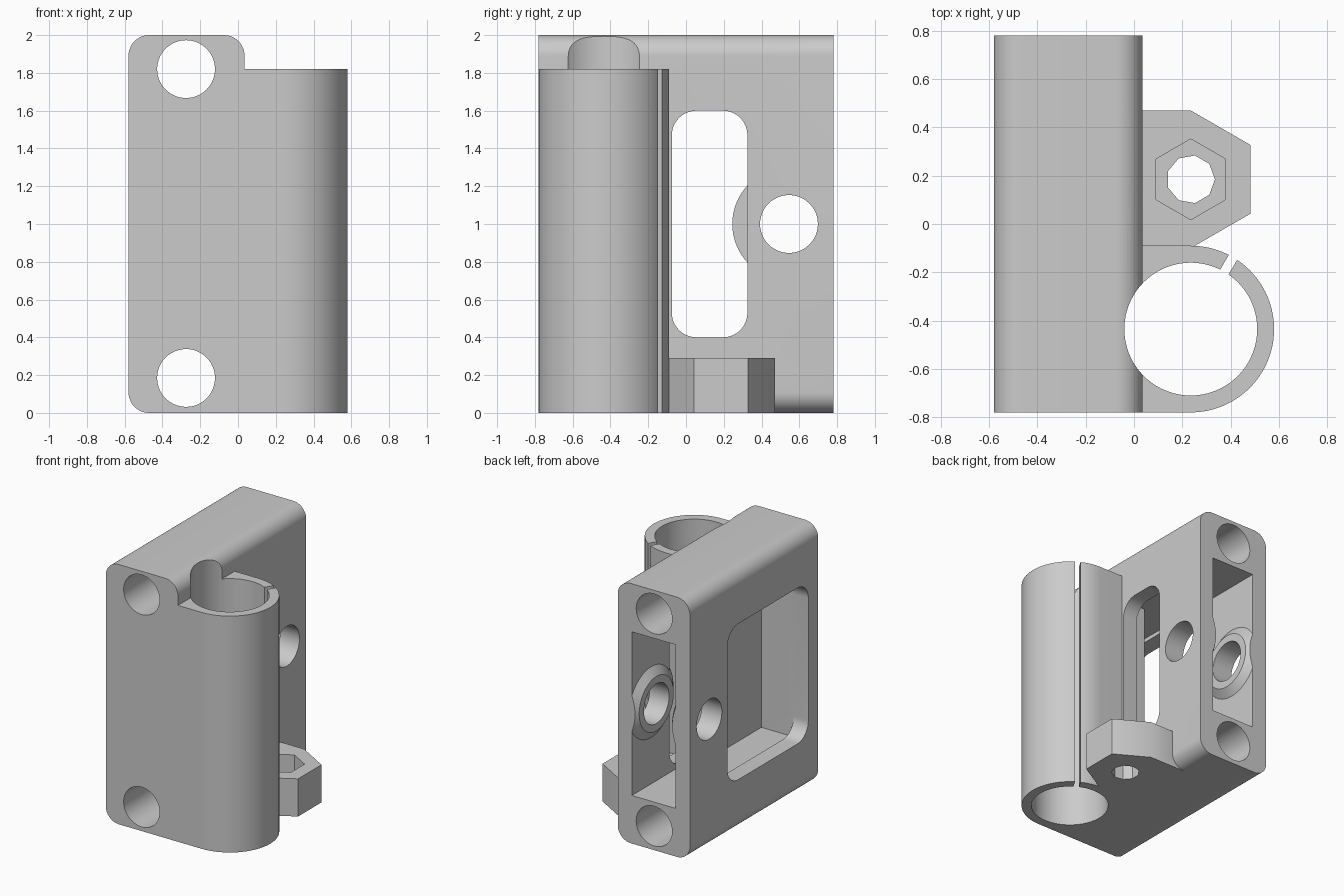
import bpy, bmesh, math
from mathutils import Vector

if "Cube" in bpy.data.objects:
    bpy.data.objects.remove(bpy.data.objects["Cube"])

grey = bpy.data.materials.new("light_grey_plastic")
grey.diffuse_color = (0.6, 0.6, 0.6, 1)
grey.use_nodes = True
grey.node_tree.nodes["Principled BSDF"].inputs["Base Color"].default_value = grey.diffuse_color


def prism(name, pts, axis, lo, hi, pts2=None):
    """Extrude a 2D outline along an axis; pts2 gives a different far outline."""
    def place(p, t):
        a, b = p
        return {"x": (t, a, b), "y": (a, t, b), "z": (a, b, t)}[axis]
    bm = bmesh.new()
    v0 = [bm.verts.new(place(p, lo)) for p in pts]
    v1 = [bm.verts.new(place(p, hi)) for p in (pts2 or pts)]
    bm.faces.new(v0)
    bm.faces.new(v1)
    n = len(pts)
    for i in range(n):
        j = (i + 1) % n
        bm.faces.new((v0[i], v0[j], v1[j], v1[i]))
    bmesh.ops.recalc_face_normals(bm, faces=bm.faces)
    me = bpy.data.meshes.new(name)
    bm.to_mesh(me)
    bm.free()
    me.materials.append(grey)
    ob = bpy.data.objects.new(name, me)
    bpy.context.collection.objects.link(ob)
    return ob


def arc(cx, cy, r, a0, a1, n):
    return [(cx + r * math.cos(math.radians(a0 + (a1 - a0) * i / n)),
             cy + r * math.sin(math.radians(a0 + (a1 - a0) * i / n))) for i in range(n + 1)]


def circle(cx, cy, r, n=64, start=0):
    return arc(cx, cy, r, start, start + 360, n)[:-1]


def rect(a0, b0, a1, b1):
    return [(a0, b0), (a1, b0), (a1, b1), (a0, b1)]


def rounded(a0, b0, a1, b1, r, n=12):
    return (arc(a1 - r, b1 - r, r, 0, 90, n) + arc(a0 + r, b1 - r, r, 90, 180, n)
            + arc(a0 + r, b0 + r, r, 180, 270, n) + arc(a1 - r, b0 + r, r, 270, 360, n))


helpers = []


def combine(ob, other, op):
    m = ob.modifiers.new(other.name, "BOOLEAN")
    m.operation, m.solver, m.object = op, "EXACT", other
    other.hide_render = True
    helpers.append(other)


X0, X1, Y = -0.58, 0.035, 0.78        # body limits
IN0, IN1 = -0.455, -0.085             # inner faces of the side walls
CX, CY = 0.235, -0.435                # clamp axis
NX, NY = 0.235, 0.185                 # nut axis
HY, HZ = 0.545, 1.0                   # cross hole axis

# Main body with rounded long edges
body = prism("bracket_body", rounded(X0, 0, X1, 2, 0.11), "y", -Y, Y)

# Clamp tube with a filled web back to the body
web = arc(CX, CY, 0.345, -90, 90, 48) + [(-0.1, CY + 0.345), (-0.1, -Y)]
combine(body, prism("clamp_tube", web, "z", 0, 1.82), "UNION")

# Hexagonal nut mount
h = 0.285
mount = [(NX + h * math.cos(math.radians(a)), NY + h * math.sin(math.radians(a)))
         for a in (-90, -30, 30, 90)] + [(-0.1, NY + h), (-0.1, NY - h)]
combine(body, prism("nut_mount", mount, "z", 0, 0.29), "UNION")

# Inner chamber, open at the back, narrower beside the clamp
chamber = [(IN0, -0.66), (-0.18, -0.66), (-0.18, -0.1), (IN1, -0.1), (IN1, 1), (IN0, 1)]
combine(body, prism("chamber_cut", chamber, "z", 0.37, 1.63), "DIFFERENCE")

# Windows in the two side walls
combine(body, prism("left_window_cut", rounded(-0.66, 0.4, 0.325, 1.6, 0.13), "x", -0.7, -0.4), "DIFFERENCE")
combine(body, prism("right_window_cut", rounded(-0.075, 0.4, 0.325, 1.6, 0.13), "x", -0.15, 0.2), "DIFFERENCE")

# Conical bosses around the cross hole, trimmed flush with the back
trim = prism("boss_trim", rect(-1, -1, 1, Y), "z", 0, 2)
helpers.append(trim)
for name, wall, s in (("left_boss", IN0, 1), ("right_boss", IN1, -1)):
    boss = prism(name, circle(HY, HZ, 0.30), "x", wall - s * 0.02, wall + s * 0.045,
                 circle(HY, HZ, 0.21))
    m = boss.modifiers.new("trim", "BOOLEAN")
    m.operation, m.solver, m.object = "INTERSECT", "EXACT", trim
    combine(body, boss, "UNION")

# Cross hole and the two long rod holes
combine(body, prism("cross_hole_cut", circle(HY, HZ, 0.153), "x", -1, 0.3), "DIFFERENCE")
for i, z in enumerate((0.185, 1.82)):
    combine(body, prism(f"rod_hole_cut_{i}", circle(-0.275, z, 0.153), "y", -1, 1), "DIFFERENCE")

# Clamp bore and its slanted slit
combine(body, prism("clamp_bore_cut", circle(CX, CY, 0.275, 72), "z", -0.5, 2.5), "DIFFERENCE")
d = Vector((math.cos(math.radians(59.5)), math.sin(math.radians(59.5))))
n = Vector((-d.y, d.x)) * 0.02
c = Vector((CX, CY))
slit = [tuple(c + d * t + n * s) for t, s in ((0.2, -1), (0.42, -1), (0.42, 1), (0.2, 1))]
combine(body, prism("clamp_slit_cut", slit, "z", -0.5, 2.5), "DIFFERENCE")

# Nut pocket and bolt hole
combine(body, prism("nut_pocket_cut", circle(NX, NY, 0.167, 6, 30), "z", 0.14, 0.5), "DIFFERENCE")
combine(body, prism("bolt_hole_cut", circle(NX, NY, 0.1, 9), "z", -0.5, 0.3), "DIFFERENCE")

# Bake the cuts, drop the helpers, smooth the round faces
bpy.context.view_layer.update()
dg = bpy.context.evaluated_depsgraph_get()
mesh = bpy.data.meshes.new_from_object(body.evaluated_get(dg))
body.modifiers.clear()
body.data = mesh
mesh.materials.clear()
mesh.materials.append(grey)
for p in mesh.polygons:
    p.material_index = 0
for ob in helpers:
    bpy.data.objects.remove(ob)
bpy.context.view_layer.objects.active = body
body.select_set(True)
bpy.ops.object.shade_smooth_by_angle(angle=math.radians(30))
